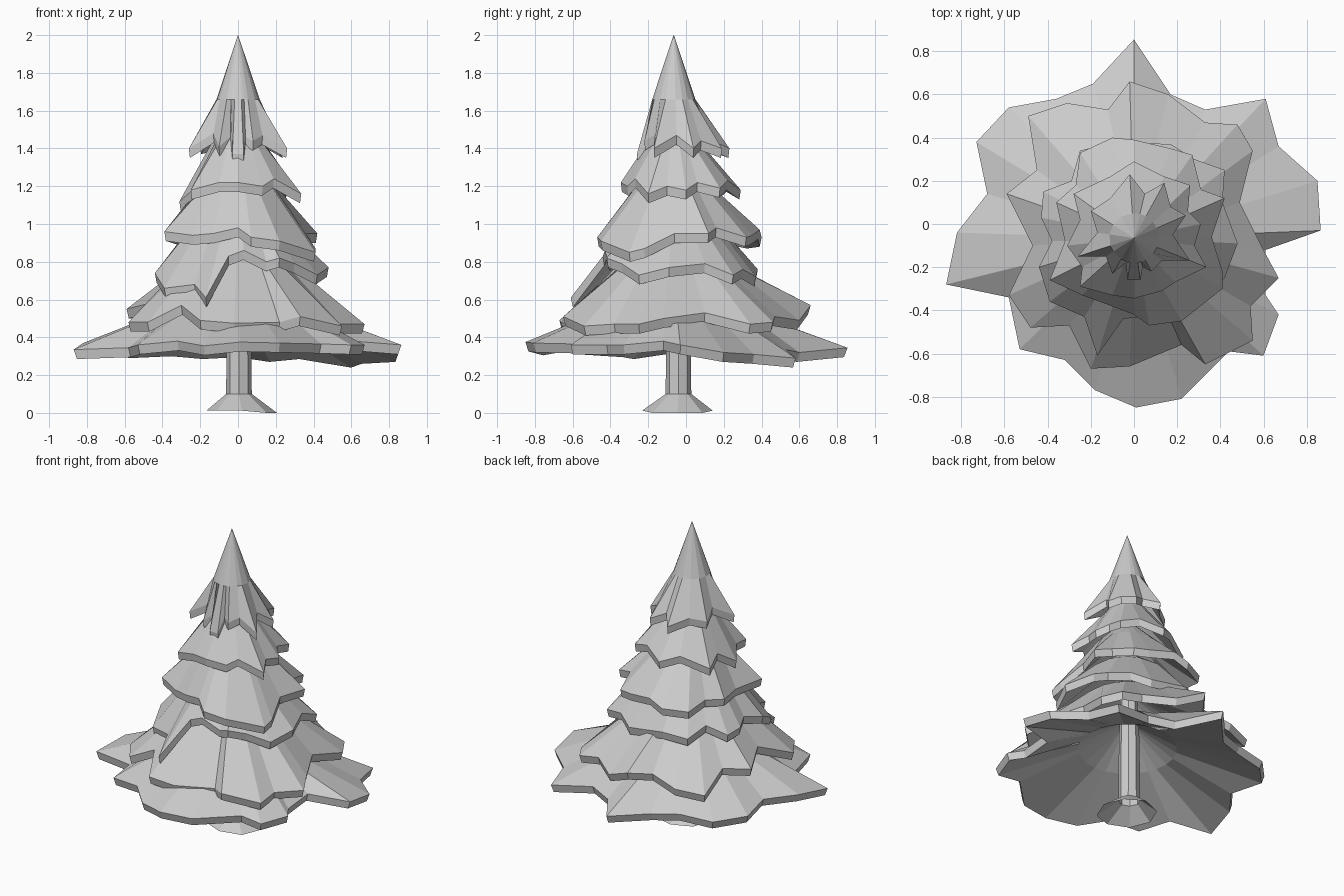
import bpy, bmesh
from math import atan2, cos, sin, tau

AXIS = (0.0, -0.065)


def loft(name, rings, wrap=False):
    """Skin a stack of equal-length rings; wrap joins the last ring to the first."""
    bm = bmesh.new()
    rows = [[bm.verts.new(p) for p in ring] for ring in rings]
    n = len(rows[0])
    pairs = list(zip(rows, rows[1:])) + ([(rows[-1], rows[0])] if wrap else [])
    for a, b in pairs:
        for i in range(n):
            j = (i + 1) % n
            bm.faces.new((a[i], b[i], b[j], a[j]))
    bm.normal_update()
    if wrap:
        bmesh.ops.recalc_face_normals(bm, faces=bm.faces)
    mesh = bpy.data.meshes.new(name)
    bm.to_mesh(mesh)
    bm.free()
    ob = bpy.data.objects.new(name, mesh)
    bpy.context.collection.objects.link(ob)
    return ob


def tier(name, rim, inner, top, thick=0.05):
    """Folded branch skirt: rim points, inner (radius, z) and top (radius, z), with a thick edge."""
    rim = sorted(rim, key=lambda p: atan2(p[1] - AXIS[1], p[0]))
    angles = [atan2(y - AXIS[1], x) for x, y, z in rim]

    def ring(r, z):
        return [(AXIS[0] + r * cos(a), AXIS[1] + r * sin(a), z) for a in angles]

    lower = [(x * 0.98, AXIS[1] + (y - AXIS[1]) * 0.98, z - thick) for x, y, z in rim]
    rings = [ring(*top), ring(*inner), rim, lower,
             ring(inner[0] * 0.85, inner[1] - 0.07), ring(top[0] * 0.7, top[1] - 0.08)]
    return loft(name, rings, wrap=True)


# Widest bottom skirt
tier("branches_1", [
    (0, .855, .345), (.17, .60, .32), (.33, .53, .335), (.61, .58, .29), (.67, .36, .31),
    (.85, .20, .32), (.865, -.03, .36), (.61, -.12, .38), (.61, -.33, .36), (.67, -.42, .36),
    (.60, -.61, .36), (.44, -.59, .365), (.22, -.81, .37), (.01, -.85, .375), (-.18, -.77, .355),
    (-.32, -.63, .38), (-.53, -.58, .36), (-.58, -.34, .345), (-.87, -.28, .335),
    (-.82, -.04, .37), (-.68, .14, .37), (-.73, .38, .36), (-.58, .54, .34), (-.36, .58, .35),
    (-.19, .65, .335)], (.36, .55), (.07, .72))

# Second skirt
tier("branches_2", [
    (-.02, .66, .57), (.16, .60, .49), (.33, .47, .51), (.48, .46, .48), (.55, .34, .47),
    (.49, .10, .53), (.60, -.12, .50), (.67, -.25, .47), (.54, -.38, .47), (.55, -.54, .46),
    (.33, -.65, .51), (.22, -.56, .48), (-.02, -.66, .475), (-.20, -.67, .49),
    (-.30, -.47, .57), (-.48, -.48, .48), (-.58, -.33, .48), (-.47, -.10, .58),
    (-.59, .14, .55), (-.45, .25, .56), (-.49, .50, .48), (-.31, .56, .50), (-.12, .53, .54)],
    (.28, .80), (.07, .93))

# Third skirt, with one drooping branch at the front
tier("branches_3", [
    (-.09, .38, .76), (.17, .37, .72), (.28, .30, .76), (.42, .25, .73), (.41, .10, .79),
    (.48, -.09, .77), (.42, -.25, .73), (.30, -.34, .79), (.22, -.42, .82), (.15, -.41, .80),
    (.03, -.43, .86), (-.05, -.44, .83), (-.17, -.61, .61), (-.23, -.43, .68),
    (-.39, -.36, .66), (-.44, -.20, .74), (-.38, -.08, .77), (-.43, .03, .75), (-.42, .15, .74),
    (-.29, .20, .79), (-.25, .34, .74)], (.24, 1.0), (.07, 1.12))

# Fourth skirt
tier("branches_4", [
    (0, .39, .97), (.17, .35, .94), (.27, .32, .93), (.31, .16, .98), (.42, .12, .95),
    (.36, -.06, .95), (.41, -.22, .87), (.41, -.30, .85), (.22, -.45, .91), (.07, -.47, .93),
    (0, -.42, .98), (-.13, -.37, .95), (-.24, -.33, .94), (-.39, -.26, .96),
    (-.32, -.08, .94), (-.36, .10, .95), (-.27, .18, .95), (-.25, .33, .92), (-.1, .40, .93)],
    (.2, 1.2), (.06, 1.34))

# Fifth skirt
tier("branches_5", [
    (0, .29, 1.18), (.14, .22, 1.23), (.26, .18, 1.19), (.25, .06, 1.22), (.31, 0, 1.18),
    (.28, -.10, 1.20), (.335, -.20, 1.16), (.19, -.27, 1.24), (.13, -.31, 1.20),
    (0, -.345, 1.22), (-.10, -.33, 1.22), (-.25, -.29, 1.18), (-.24, -.20, 1.18),
    (-.31, -.10, 1.12), (-.25, .02, 1.20), (-.28, .14, 1.15), (-.11, .22, 1.22)],
    (.14, 1.43), (.05, 1.56))

# Pointed crown with ragged rim
tier("crown", [
    (-.02, .23, 1.40), (.05, .14, 1.44), (.14, .19, 1.40), (.17, .08, 1.44), (.24, .04, 1.40),
    (.18, -.05, 1.47), (.26, -.17, 1.40), (.13, -.17, 1.47), (.08, -.22, 1.44),
    (.04, -.20, 1.46), (.03, -.26, 1.37), (-.03, -.26, 1.37), (-.04, -.18, 1.46),
    (-.10, -.23, 1.41), (-.13, -.15, 1.48), (-.26, -.15, 1.40), (-.17, -.04, 1.47),
    (-.20, .06, 1.42), (-.11, .12, 1.44)], (.115, 1.66), (.001, 2.0))


# Faceted trunk with flared, open foot
def trunk_ring(cx, cy, r, z, n=8):
    return [(cx + r * cos(tau * i / n), cy + r * sin(tau * i / n), z) for i in range(n)]


loft("trunk", [trunk_ring(0, -.05, .04, 1.3), trunk_ring(.005, -.04, .064, .5),
               trunk_ring(.005, -.04, .068, .1), trunk_ring(.02, -.045, .187, .012)])
for v in bpy.data.objects["trunk"].data.vertices:
    if v.co.z < .05 and v.co.x > .1:
        v.co.z = 0  # foot touches the ground on one side
